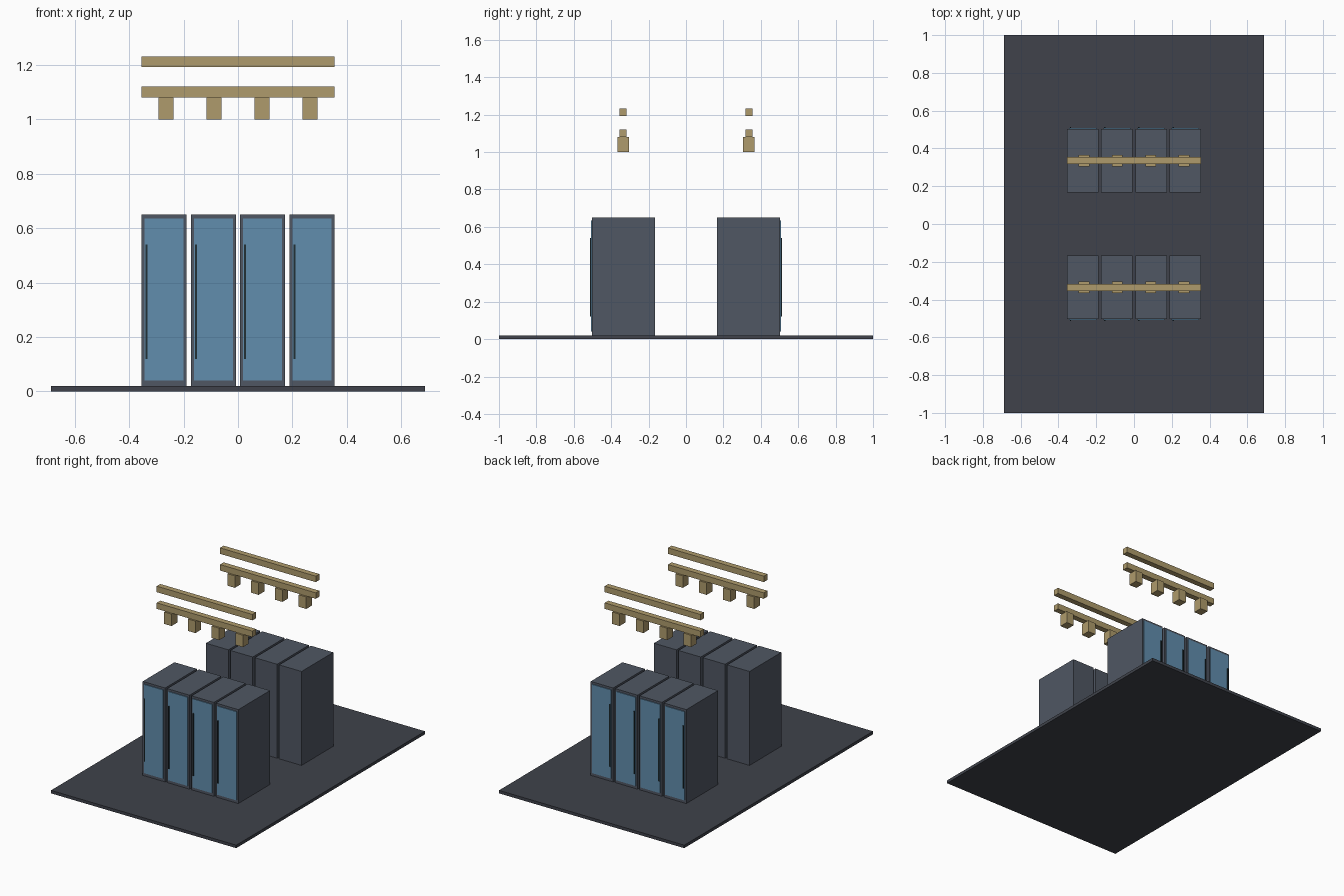
import bpy

if "Cube" in bpy.data.objects:
    bpy.data.objects.remove(bpy.data.objects["Cube"])


def material(name, rgb):
    m = bpy.data.materials.new(name)
    m.diffuse_color = (*rgb, 1)
    m.use_nodes = True
    m.node_tree.nodes["Principled BSDF"].inputs["Base Color"].default_value = m.diffuse_color
    return m


FLOOR = material("floor_grey", (0.05, 0.055, 0.07))
BODY = material("cabinet_grey", (0.08, 0.095, 0.125))
DOOR = material("door_blue", (0.12, 0.27, 0.42))
DARK = material("handle_dark", (0.015, 0.03, 0.035))
BRASS = material("brass", (0.43, 0.33, 0.15))


def box(name, x, y, z, mat):
    """Box from (min, max) ranges on each axis."""
    r = [sorted(v) for v in (x, y, z)]
    bpy.ops.mesh.primitive_cube_add(size=1, location=[(a + b) / 2 for a, b in r])
    ob = bpy.context.object
    ob.name = name
    ob.scale = [b - a for a, b in r]
    bpy.ops.object.transform_apply(location=False, rotation=False, scale=True)
    ob.data.materials.append(mat)
    return ob


# floor slab
box("floor", (-0.687, 0.687), (-1, 1), (0, 0.02), FLOOR)

# two mirrored rows, doors facing outward
for side, row in ((-1, "front"), (1, "back")):
    for i in range(4):
        k = i - 1.5
        cx = k * 0.181
        tag = f"{row}_{i + 1}"
        # cabinet with door panel and handle
        box(f"cabinet_{tag}", (cx - 0.083, cx + 0.083),
            (side * 0.167, side * 0.503), (0.02, 0.65), BODY)
        box(f"door_{tag}", (cx - 0.072, cx + 0.072),
            (side * 0.50, side * 0.508), (0.04, 0.635), DOOR)
        box(f"handle_{tag}", (cx - 0.068, cx - 0.061),
            (side * 0.506, side * 0.513), (0.12, 0.54), DARK)
        # drop box under the power rail
        dx = k * 0.1765
        box(f"drop_box_{tag}", (dx - 0.028, dx + 0.028),
            (side * 0.305, side * 0.366), (1.0, 1.08), BRASS)
    # overhead rails
    for name, z in (("lower_rail", 1.08), ("upper_rail", 1.192)):
        box(f"{name}_{row}", (-0.355, 0.355),
            (side * 0.317, side * 0.355), (z, z + 0.04), BRASS)
